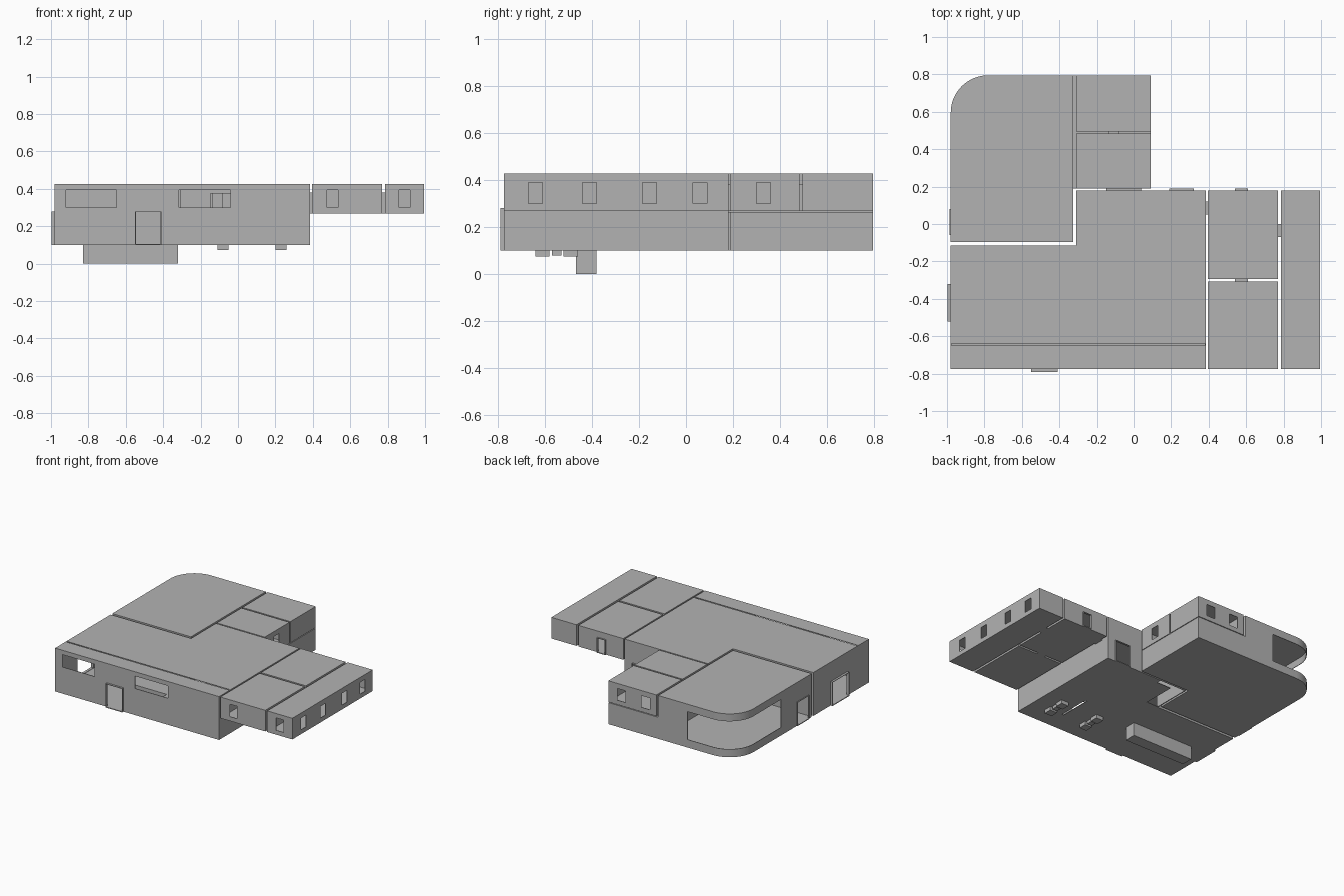
import bpy, bmesh, math

if "Cube" in bpy.data.objects:
    bpy.data.objects.remove(bpy.data.objects["Cube"], do_unlink=True)

WALL = 0.004
GROUND, UPPER, ROOF = 0.10, 0.267, 0.426

plaster = bpy.data.materials.new("plain_grey")
plaster.use_nodes = True
grey = (0.45, 0.45, 0.45, 1)
plaster.diffuse_color = grey
plaster.node_tree.nodes["Principled BSDF"].inputs["Base Color"].default_value = grey


def rect(x0, x1, y0, y1):
    return [(x0, y0), (x1, y0), (x1, y1), (x0, y1)]


def prism(name, outlines):
    """Object holding one upright prism per (outline, bottom, top)."""
    bm = bmesh.new()
    for outline, z0, z1 in outlines:
        base = bm.faces.new([bm.verts.new((x, y, z0)) for x, y in outline])
        up = bmesh.ops.extrude_face_region(bm, geom=[base])["geom"]
        verts = [v for v in up if isinstance(v, bmesh.types.BMVert)]
        bmesh.ops.translate(bm, verts=verts, vec=(0, 0, z1 - z0))
    bmesh.ops.recalc_face_normals(bm, faces=bm.faces)
    mesh = bpy.data.meshes.new(name)
    bm.to_mesh(mesh)
    bm.free()
    mesh.materials.append(plaster)
    ob = bpy.data.objects.new(name, mesh)
    bpy.context.collection.objects.link(ob)
    return ob


parts = []


def room(name, outline, z0, z1):
    ob = prism(name, [(outline, z0, z1)])
    shell = ob.modifiers.new("walls", "SOLIDIFY")
    shell.thickness, shell.offset, shell.use_even_offset = WALL, -1, True
    parts.append(ob)


holes = []


def hole(x0, x1, y0, y1, z0, z1):
    holes.append((rect(x0, x1, y0, y1), z0, z1))


def through_y(y, x0, x1, z0, z1, depth=0.03):
    hole(x0, x1, y - depth, y + depth, z0, z1)


def through_x(x, y0, y1, z0, z1, depth=0.03):
    hole(x - depth, x + depth, y0, y1, z0, z1)


def frame(name, x0, x1, y0, y1, z0, z1):
    parts.append(prism(name, [(rect(x0, x1, y0, y1), z0, z1)]))


# Rooms
hall = [(-0.98, -0.775), (0.385, -0.775), (0.385, 0.18), (-0.31, 0.18),
        (-0.31, -0.115), (-0.98, -0.115)]
room("main_hall", hall, GROUND, ROOF)

RADIUS, STEPS = 0.2, 16
corner = [(-0.78 + RADIUS * math.cos(a), 0.595 + RADIUS * math.sin(a))
          for a in (math.pi / 2 * (1 + i / STEPS) for i in range(STEPS + 1))]
room("rounded_room", [(-0.98, -0.095), (-0.325, -0.095), (-0.325, 0.795)] + corner,
     GROUND, ROOF)
room("lower_back_room", rect(-0.325, 0.09, 0.19, 0.795), GROUND, UPPER - 0.005)

for name, area in (("back_room", (-0.31, 0.09, 0.495, 0.795)),
                   ("middle_back_room", (-0.31, 0.09, 0.19, 0.483)),
                   ("side_room_back", (0.396, 0.77, -0.293, 0.18)),
                   ("side_room_front", (0.396, 0.77, -0.775, -0.308)),
                   ("end_room", (0.786, 0.995, -0.775, 0.18))):
    room(name, rect(*area), UPPER, ROOF)

# Windows
for x0, x1 in ((-0.92, -0.65), (-0.315, -0.04), (0.475, 0.535), (0.86, 0.92)):
    through_y(-0.775, x0, x1, 0.30, 0.393)
for y in (-0.64, -0.41, -0.155, 0.06):
    through_x(0.995, y - 0.03, y + 0.03, 0.30, 0.388)
through_x(0.09, 0.30, 0.36, 0.30, 0.388)
for x in (-0.02, -0.22):
    through_y(0.795, x - 0.035, x + 0.035, 0.30, 0.388)
hole(-1.05, -0.57, 0.27, 0.9, 0.16, 0.37)

# Outside doors with shallow surrounds
LOW, HEAD = GROUND + 0.006, 0.28
through_y(-0.775, -0.546, -0.414, LOW, HEAD - 0.004)
frame("front_door_frame", -0.55, -0.41, -0.79, -0.774, GROUND, HEAD)
through_x(-0.98, -0.516, -0.324, LOW, HEAD - 0.004)
frame("hall_side_door_frame", -0.996, -0.979, -0.52, -0.32, GROUND, HEAD)
through_x(-0.98, -0.056, 0.076, LOW, HEAD - 0.004)
frame("rounded_room_door_frame", -0.986, -0.979, -0.06, 0.08, GROUND, HEAD)
through_y(0.18, 0.194, 0.316, LOW, HEAD - 0.02)
frame("hall_back_door_frame", 0.19, 0.32, 0.179, 0.19, GROUND, HEAD - 0.016)
through_y(0.18, 0.544, 0.606, UPPER + 0.006, 0.376)
frame("side_room_door_frame", 0.54, 0.61, 0.179, 0.19, UPPER, 0.38)

# Doorways that bridge the gaps between rooms
for i, (x0, x1, y0, y1) in enumerate(((0.54, 0.61, -0.309, -0.292),
                                      (-0.14, -0.08, 0.482, 0.496),
                                      (-0.15, 0.04, 0.179, 0.191),
                                      (0.384, 0.397, 0.05, 0.12),
                                      (0.769, 0.787, -0.07, 0.0))):
    frame(f"doorway_{i + 1}", x0, x1, y0, y1, UPPER, 0.38)
    if x1 - x0 > y1 - y0:
        through_y((y0 + y1) / 2, x0 + 0.004, x1 - 0.004, UPPER + 0.006, 0.376, 0.016)
    else:
        through_x((x0 + x1) / 2, y0 + 0.004, y1 - 0.004, UPPER + 0.006, 0.376, 0.016)

# Roof slot and floor openings in the hall
hole(-0.975, 0.38, -0.65, -0.64, ROOF - 0.01, ROOF + 0.01)
hole(0.115, 0.13, -0.61, -0.36, GROUND - 0.01, GROUND + 0.005)
stairwell = [(-0.305, -0.11), (-0.21, -0.11), (-0.21, 0.14), (-0.09, 0.14),
             (-0.09, 0.175), (-0.305, 0.175)]
holes.append((stairwell, GROUND - 0.01, GROUND + 0.005))

# Pits hanging below the hall floor
frame("long_pit", -0.83, -0.32, -0.468, -0.38, 0, GROUND + 0.001)
hole(-0.826, -0.324, -0.464, -0.384, 0.004, GROUND + 0.005)
for x, side in ((-0.08, "right"), (0.23, "left")):
    for y, end in ((-0.61, "front"), (-0.49, "back")):
        frame(f"small_pit_{side}_{end}", x - 0.03, x + 0.03, y - 0.03, y + 0.03,
              0.073, GROUND + 0.001)
    frame(f"middle_pit_{side}", x - 0.02, x + 0.02, -0.57, -0.53, 0.078, GROUND + 0.001)

# Cut every opening, then apply
cutter = prism("opening_cutter", holes)
cutter.hide_render = True
for ob in parts:
    cut = ob.modifiers.new("openings", "BOOLEAN")
    cut.operation, cut.solver, cut.object = "DIFFERENCE", "EXACT", cutter
    cut.use_self = True
depsgraph = bpy.context.evaluated_depsgraph_get()
applied = [bpy.data.meshes.new_from_object(ob.evaluated_get(depsgraph)) for ob in parts]
for ob, mesh in zip(parts, applied):
    ob.modifiers.clear()
    ob.data = mesh
bpy.data.objects.remove(cutter, do_unlink=True)

# Soft shading round the curved wall only
bpy.ops.object.select_all(action="DESELECT")
curved = bpy.data.objects["rounded_room"]
curved.select_set(True)
bpy.context.view_layer.objects.active = curved
bpy.ops.object.shade_smooth_by_angle(angle=math.radians(30))
